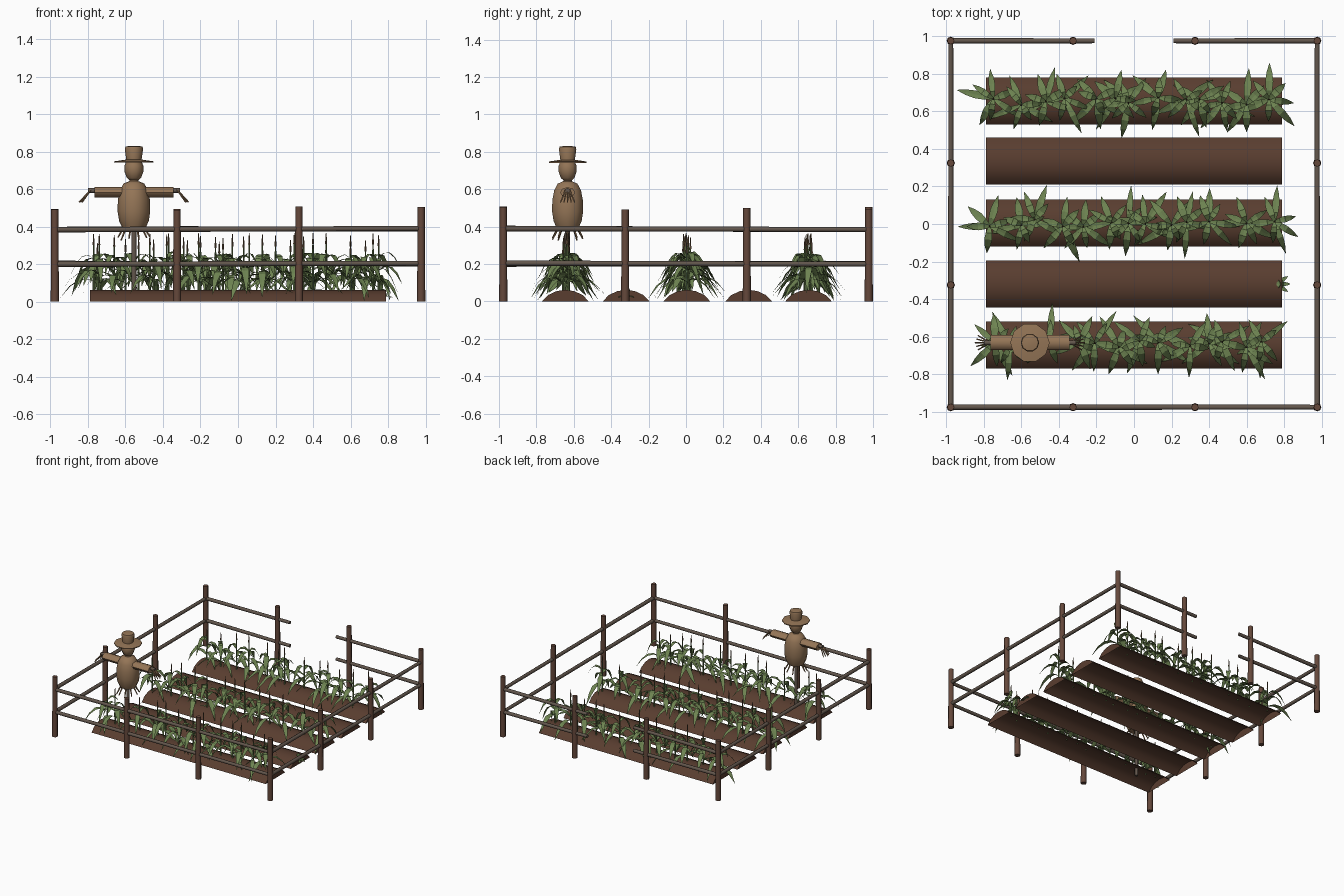
import bpy, bmesh, math, random
from mathutils import Vector

random.seed(4)
if "Cube" in bpy.data.objects:
    bpy.data.objects.remove(bpy.data.objects["Cube"])


def material(name, r, g, b):
    m = bpy.data.materials.new(name)
    m.use_nodes = True
    m.diffuse_color = (r, g, b, 1)
    m.node_tree.nodes["Principled BSDF"].inputs["Base Color"].default_value = (r, g, b, 1)
    return m


soil = material("soil brown", 0.1, 0.047, 0.029)
post_wood = material("post wood", 0.13, 0.065, 0.044)
rail_wood = material("rail wood", 0.125, 0.095, 0.074)
leaf_green = material("leaf green", 0.155, 0.23, 0.083)
tassel_brown = material("tassel brown", 0.16, 0.1, 0.055)
straw = material("straw tan", 0.30, 0.18, 0.095)


def finish(bm, name, *mats, smooth=False):
    mesh = bpy.data.meshes.new(name)
    bm.to_mesh(mesh)
    bm.free()
    for m in mats:
        mesh.materials.append(m)
    ob = bpy.data.objects.new(name, mesh)
    bpy.context.collection.objects.link(ob)
    if smooth:
        bpy.ops.object.select_all(action="DESELECT")
        ob.select_set(True)
        bpy.context.view_layer.objects.active = ob
        bpy.ops.object.shade_smooth_by_angle(angle=math.radians(50))
    return ob


def rod(bm, a, b, r1, r2, sides=8, mat=0):
    """Tapered cylinder between two points."""
    a, b = Vector(a), Vector(b)
    d = b - a
    turn = d.to_track_quat("Z", "Y").to_matrix().to_4x4()
    turn.translation = (a + b) / 2
    made = bmesh.ops.create_cone(bm, cap_ends=True, segments=sides, radius1=r1,
                                 radius2=r2, depth=d.length, matrix=turn)
    for f in {f for v in made["verts"] for f in v.link_faces}:
        f.material_index = mat


def lathe(bm, profile, x, y, sides):
    """Closed turned shape from (radius, height) pairs."""
    rings = [[bm.verts.new((x + r * math.cos(math.tau * i / sides),
                            y + r * math.sin(math.tau * i / sides), z))
              for i in range(sides)] for r, z in profile]
    for lo, hi in zip(rings, rings[1:]):
        for i in range(sides):
            j = (i + 1) % sides
            bm.faces.new((lo[i], lo[j], hi[j], hi[i]))
    bm.faces.new(rings[0][::-1])
    bm.faces.new(rings[-1])


# Fence posts around the square
E, T = 0.977, 0.325
spots = {(x, y) for x in (-E, -T, T, E) for y in (-E, -T, T, E) if E in (abs(x), abs(y))}
for x, y in sorted(spots):
    bm = bmesh.new()
    h = 0.5 + random.uniform(-0.015, 0.01)
    rod(bm, (x, y, 0), (x, y, h), 0.022, 0.019)
    finish(bm, "fence_post", post_wood, smooth=True)

# Rails, with a gateway in the middle of the back
G = 0.21
runs = [((-E, -E), (E, -E)), ((-E, -E), (-E, E)), ((E, -E), (E, E)),
        ((-E, E), (-G, E)), ((E, E), (G, E))]
for (x1, y1), (x2, y2) in runs:
    for z in (0.202, 0.387):
        bm = bmesh.new()
        wob = random.uniform(-0.004, 0.004)
        rod(bm, (x1, y1, z + wob), (x2, y2, z - wob), 0.0145, 0.013)
        finish(bm, "fence_rail", rail_wood, smooth=True)

# Soil ridges: low mounds with closed ends and open undersides
rows = [-0.645, -0.32, 0.005, 0.335, 0.655]
arch = [(-0.125, 0), (-0.093, 0.034), (-0.047, 0.055), (0, 0.062),
        (0.047, 0.055), (0.093, 0.034), (0.125, 0)]
for y in rows:
    bm = bmesh.new()
    ends = [[bm.verts.new((x, y + dy, z)) for dy, z in arch] for x in (-0.79, 0.79)]
    for i in range(len(arch) - 1):
        bm.faces.new((ends[0][i], ends[1][i], ends[1][i + 1], ends[0][i + 1]))
    bm.faces.new(ends[0][::-1])
    bm.faces.new(ends[1])
    bmesh.ops.recalc_face_normals(bm, faces=bm.faces)
    finish(bm, "soil_ridge", soil, smooth=True)


# Corn plants
def ground(p, row):
    """Lowest height for a leaf, resting on the ridge or the ground."""
    off = abs(p.y - row) / 0.125
    return 0.066 * math.sqrt(1 - off * off) if off < 1 and abs(p.x) < 0.79 else 0.004


def leaf(bm, x, y, z, angle, reach, width, rise, drop, row):
    """Arched, lightly folded blade tapering to a point."""
    out = Vector((math.cos(angle), math.sin(angle), 0))
    side = Vector((-out.y, out.x, 0))
    prev = None
    for t, w in ((0, 0.3), (0.25, 0.8), (0.5, 1), (0.75, 0.7), (1, 0.03)):
        c = Vector((x, y, z + rise * t - drop * t * t)) + out * reach * t
        c.z = max(c.z, ground(c, row))
        lift = Vector((0, 0, 0.12 * w * width))
        cur = [bm.verts.new(p) for p in (c - side * w * width + lift, c,
                                         c + side * w * width + lift)]
        if prev:
            for i in (0, 1):
                bm.faces.new((prev[i], cur[i], cur[i + 1], prev[i + 1]))
        prev = cur


def corn(bm, x, y, row):
    top = random.uniform(0.25, 0.31)
    rod(bm, (x, y, 0.055), (x, y, top), 0.006, 0.004, 5)
    rod(bm, (x, y, top), (x, y, top + 0.06), 0.006, 0.002, 5, mat=1)
    start, count = random.uniform(0, math.tau), 7
    for i in range(count):
        low = 1 - i / (count - 1)
        leaf(bm, x, y, 0.23 - 0.13 * low, start + i * 2.4 + random.uniform(-0.4, 0.4),
             0.1 + 0.08 * low + random.uniform(-0.01, 0.03), random.uniform(0.017, 0.022),
             random.uniform(0.12, 0.17), random.uniform(0.2, 0.26), row)


plants = {
    rows[0]: (-0.74, -0.66, -0.45, -0.29, -0.21, -0.08, 0.03, 0.13, 0.3, 0.4, 0.47, 0.6, 0.68),
    rows[2]: (-0.77, -0.6, -0.53, -0.38, -0.27, -0.12, -0.03, 0.06, 0.2, 0.28, 0.4, 0.6, 0.75),
    rows[4]: (-0.75, -0.6, -0.47, -0.37, -0.2, -0.1, -0.03, 0.13, 0.28, 0.35, 0.47, 0.6, 0.72),
}
for y, xs in plants.items():
    bm = bmesh.new()
    for x in xs:
        corn(bm, x, y + random.uniform(-0.02, 0.02), y)
    finish(bm, "corn_row", leaf_green, tassel_brown)

# Stray sprout at the end of a bare ridge
bm = bmesh.new()
for a in (-0.6, 0, 0.6):
    leaf(bm, 0.76, rows[1], 0.02, a, 0.075, 0.012, 0.03, 0.03, rows[1])
finish(bm, "stray_sprout", leaf_green)

# Scarecrow
SX, SY = -0.555, -0.633
bm = bmesh.new()
rod(bm, (SX, SY, 0), (SX, SY, 0.42), 0.013, 0.013)
finish(bm, "scarecrow_stake", rail_wood, smooth=True)

solids = {
    "scarecrow_body": [(0.062, 0.393), (0.079, 0.43), (0.087, 0.48), (0.086, 0.54),
                       (0.075, 0.595), (0.055, 0.63), (0.025, 0.642), (0.02, 0.66)],
    "scarecrow_head": [(0.018, 0.643), (0.038, 0.66), (0.051, 0.695), (0.05, 0.725), (0.04, 0.75)],
    "hat_brim": [(0.105, 0.741), (0.105, 0.748), (0.045, 0.757)],
    "hat_crown": [(0.04, 0.75), (0.049, 0.815), (0.045, 0.827), (0.02, 0.831)],
}
for name, profile in solids.items():
    bm = bmesh.new()
    lathe(bm, profile, SX, SY, 10)
    finish(bm, name, straw, smooth=True)

for s in (-1, 1):
    # Flattened sleeve with a stick end
    bm = bmesh.new()
    rod(bm, (SX + s * 0.04, SY, 0), (SX + s * 0.21, SY, 0), 0.04, 0.04)
    for v in bm.verts:
        v.co.z = 0.583 + v.co.z * 0.7
    finish(bm, "scarecrow_sleeve", straw, smooth=True)
    bm = bmesh.new()
    rod(bm, (SX + s * 0.2, SY, 0.593), (SX + s * 0.245, SY, 0.593), 0.013, 0.013)
    finish(bm, "arm_stick", rail_wood, smooth=True)

    # Straw fingers
    bm = bmesh.new()
    for i in range(-2, 3):
        rod(bm, (SX + s * 0.23, SY + i * 0.005, 0.597),
            (SX + s * (0.292 - abs(i) * 0.008), SY + i * 0.019, 0.53), 0.0045, 0.0035, 5)
    finish(bm, "straw_hand", straw)

# Straw hanging below the body
bm = bmesh.new()
for i in range(10):
    a = math.tau * i / 10
    c, s = math.cos(a), math.sin(a)
    rod(bm, (SX + 0.045 * c, SY + 0.045 * s, 0.41),
        (SX + 0.085 * c, SY + 0.085 * s, random.uniform(0.325, 0.345)), 0.007, 0.004, 5)
finish(bm, "straw_skirt", straw)
